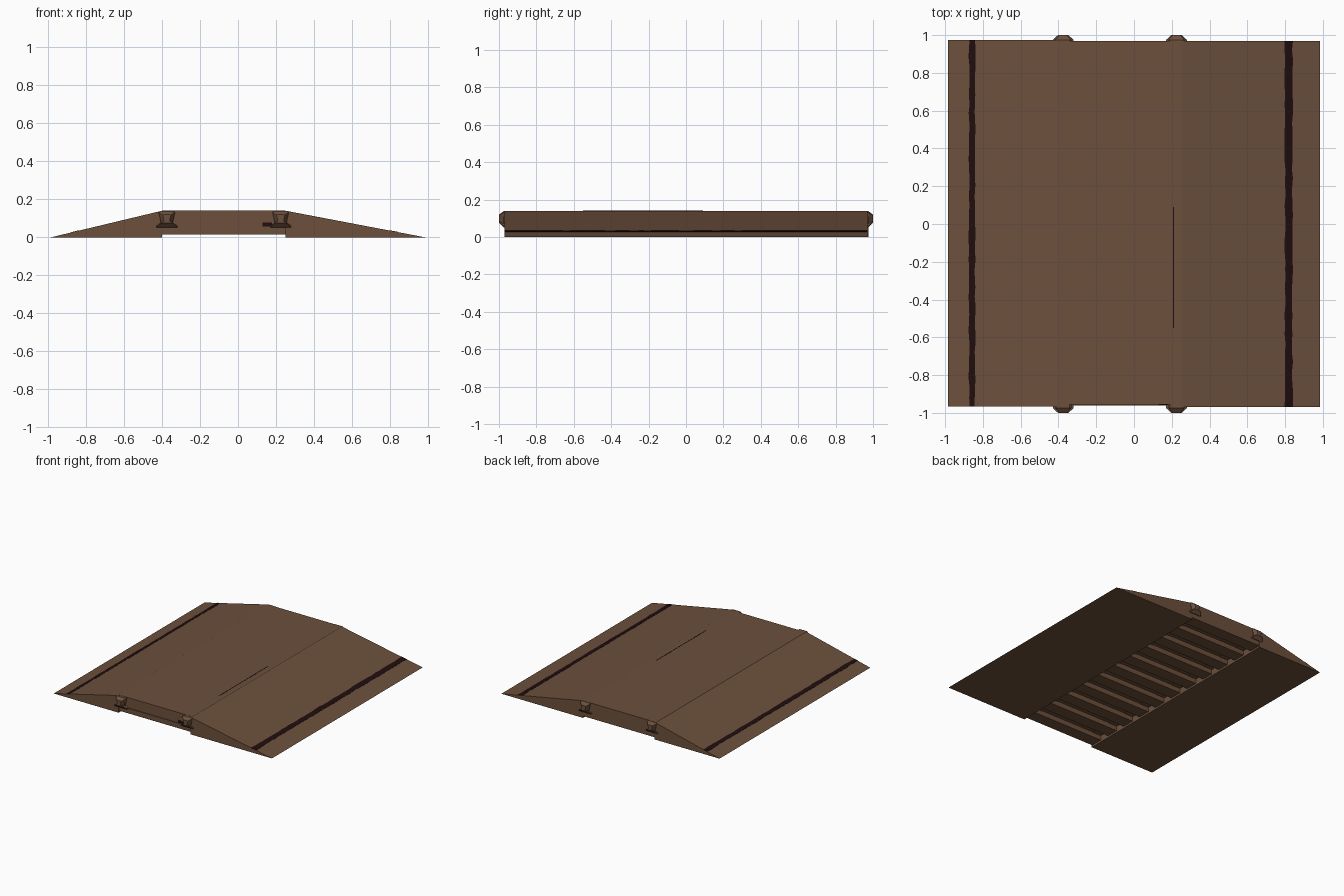
import bpy, bmesh, random

if "Cube" in bpy.data.objects:
    bpy.data.objects.remove(bpy.data.objects["Cube"])

random.seed(4)


def material(name, rgb):
    m = bpy.data.materials.new(name)
    m.diffuse_color = (*rgb, 1)
    m.use_nodes = True
    m.node_tree.nodes["Principled BSDF"].inputs["Base Color"].default_value = m.diffuse_color
    return m


BROWN = material("weathered brown", (0.150, 0.080, 0.045))
DARK = material("dark stain", (0.014, 0.004, 0.005))


def make(name, bm, mat):
    bmesh.ops.recalc_face_normals(bm, faces=bm.faces)
    me = bpy.data.meshes.new(name)
    bm.to_mesh(me)
    bm.free()
    me.materials.append(mat)
    ob = bpy.data.objects.new(name, me)
    bpy.context.collection.objects.link(ob)
    return ob


def loft(name, sections, mat):
    """Join matching (x, y, z) rings and cap both ends."""
    bm = bmesh.new()
    rings = [[bm.verts.new(p) for p in s] for s in sections]
    n = len(rings[0])
    for a, b in zip(rings, rings[1:]):
        for i in range(n):
            j = (i + 1) % n
            bm.faces.new((a[i], a[j], b[j], b[i]))
    bm.faces.new(rings[0])
    bm.faces.new(rings[-1])
    return make(name, bm, mat)


def prism(name, profile, y0, y1, mat=BROWN):
    return loft(name, [[(x, y, z) for x, z in profile] for y in (y0, y1)], mat)


def box(name, x0, x1, y0, y1, z0, z1, mat=BROWN):
    return prism(name, [(x0, z0), (x1, z0), (x1, z1), (x0, z1)], y0, y1, mat)


TOP = 0.14

# Solid wedge ramps on both sides
prism("left_ramp", [(-0.985, 0), (-0.40, 0), (-0.40, TOP)], -0.965, 0.975)
prism("right_ramp", [(0.985, 0), (0.25, 0), (0.25, TOP)], -0.97, 0.97)

# Flat deck between the ramps
box("deck", -0.40, 0.25, -0.955, 0.97, 0.055, TOP)

# Cross ties under the deck
count = 11
for i in range(count):
    y = -0.91 + i * 1.83 / (count - 1)
    box("cross_tie", -0.40, 0.25, y - 0.05, y + 0.05, 0.015, 0.056)

# Two rails with tapered ends sticking out of the deck
half = [(0.055, 0.052), (0.055, 0.060), (0.030, 0.072),
        (0.038, 0.110), (0.043, 0.132), (0.034, TOP - 0.001)]
profile = half + [(-x, z) for x, z in reversed(half)]
for cx in (-0.375, 0.225):
    rings = []
    for y, s in ((-1.0, 0.5), (-0.975, 1), (0.975, 1), (1.0, 0.5)):
        rings.append([(cx + x * s, y, 0.10 + (z - 0.10) * s) for x, z in profile])
    loft("rail", rings, BROWN)


# Ragged dark stripes lying on the ramps
def stripe(name, xc, width, x_foot, x_top, y0, y1):
    slope = TOP / (x_top - x_foot)
    rings = []
    steps = 40
    for i in range(steps + 1):
        y = y0 + (y1 - y0) * i / steps
        a = xc - width / 2 - random.uniform(0, 0.006)
        b = xc + width / 2 + random.uniform(0, 0.006)
        za, zb = (a - x_foot) * slope, (b - x_foot) * slope
        rings.append([(a, y, za - 0.002), (b, y, zb - 0.002),
                      (b, y, zb + 0.0015), (a, y, za + 0.0015)])
    loft(name, rings, DARK)


stripe("left_stripe", -0.857, 0.026, -0.985, -0.40, -0.965, 0.975)
stripe("right_stripe", 0.819, 0.034, 0.985, 0.25, -0.97, 0.97)

# Thin dark seam on the deck and a small stain on its front edge
box("deck_seam", 0.207, 0.213, -0.55, 0.09, TOP - 0.002, TOP + 0.001, DARK)
box("front_stain", 0.13, 0.18, -0.957, -0.950, 0.058, 0.078, DARK)
